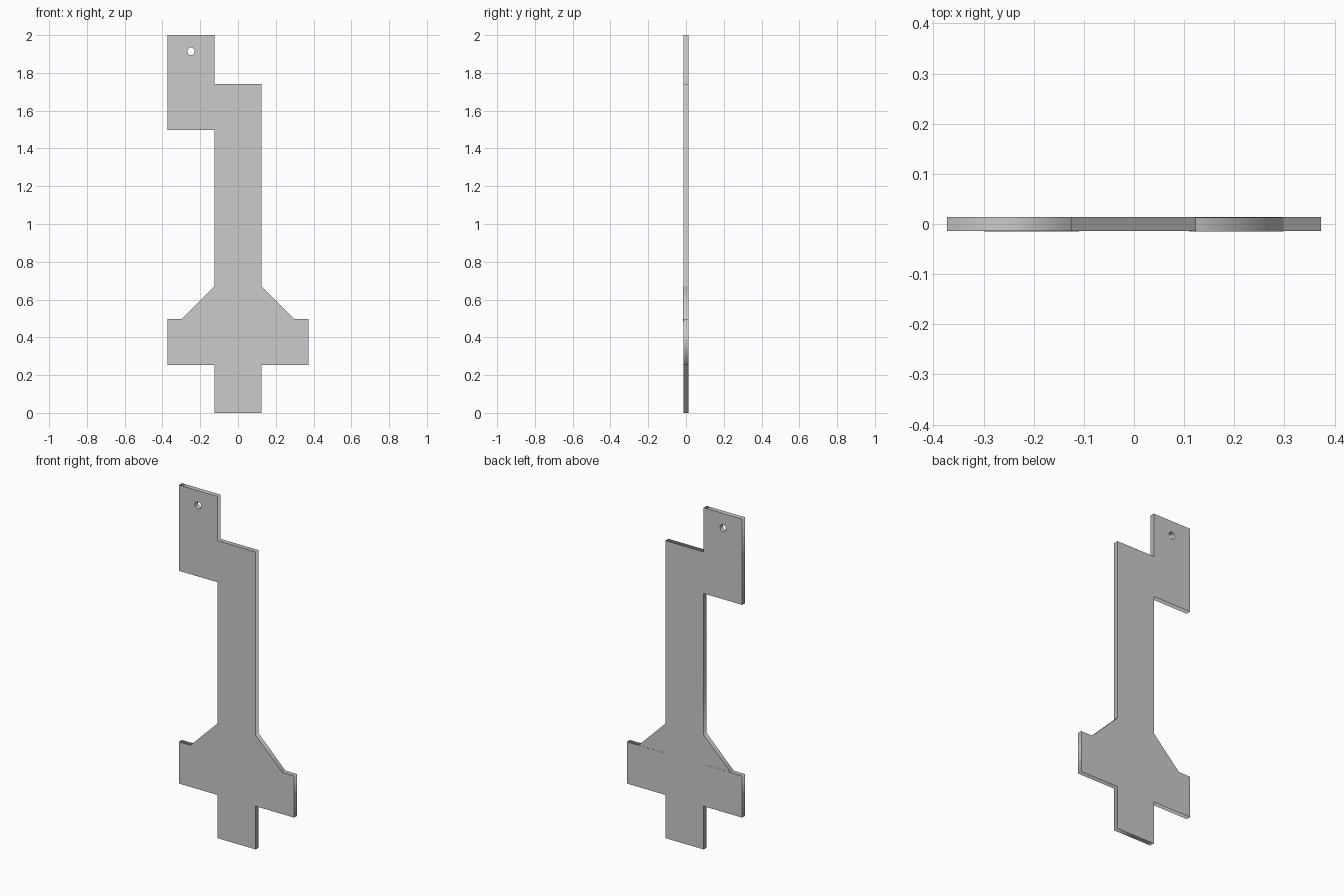
import bpy, math

if "Cube" in bpy.data.objects:
    bpy.data.objects.remove(bpy.data.objects["Cube"])

HALF = 0.014  # half of the plate thickness


def plate(name, loops, y=0.0):
    """Flat plate in the xz plane; inner loops become holes."""
    cu = bpy.data.curves.new(name, 'CURVE')
    cu.dimensions = '2D'
    cu.fill_mode = 'BOTH'
    cu.extrude = HALF
    for pts in loops:
        sp = cu.splines.new('POLY')
        sp.points.add(len(pts) - 1)
        for p, (x, z) in zip(sp.points, pts):
            p.co = (x, z, 0, 1)
        sp.use_cyclic_u = True
    ob = bpy.data.objects.new(name, cu)
    bpy.context.collection.objects.link(ob)
    ob.rotation_euler.x = math.pi / 2
    ob.location.y = y
    bpy.ops.object.select_all(action='DESELECT')
    ob.select_set(True)
    bpy.context.view_layer.objects.active = ob
    bpy.ops.object.convert(target='MESH')
    bpy.ops.object.transform_apply(location=True, rotation=True, scale=True)
    return bpy.context.object


# Stem, cross bar and offset head in one outline, with the hanging hole
W, A = 0.124, 0.373
outline = [(-W, 0), (W, 0), (W, 0.253), (A, 0.253), (A, 0.497), (W, 0.497),
           (W, 1.741), (-W, 1.741), (-W, 2), (-A, 2), (-A, 1.498), (-W, 1.498),
           (-W, 0.497), (-A, 0.497), (-A, 0.253), (-W, 0.253)]
hole = [(-0.249 + 0.02 * math.cos(i * math.tau / 16),
         1.914 + 0.02 * math.sin(i * math.tau / 16)) for i in range(16)]
plate("hook_plate", [outline, hole])

# Triangular braces between the stem and the cross bar
for name, s in (("brace_left", -1), ("brace_right", 1)):
    tri = [(s * 0.11, 0.485), (s * 0.298, 0.485), (s * 0.298, 0.497),
           (s * W, 0.67), (s * 0.11, 0.67)]
    plate(name, [tri], y=-0.001)
